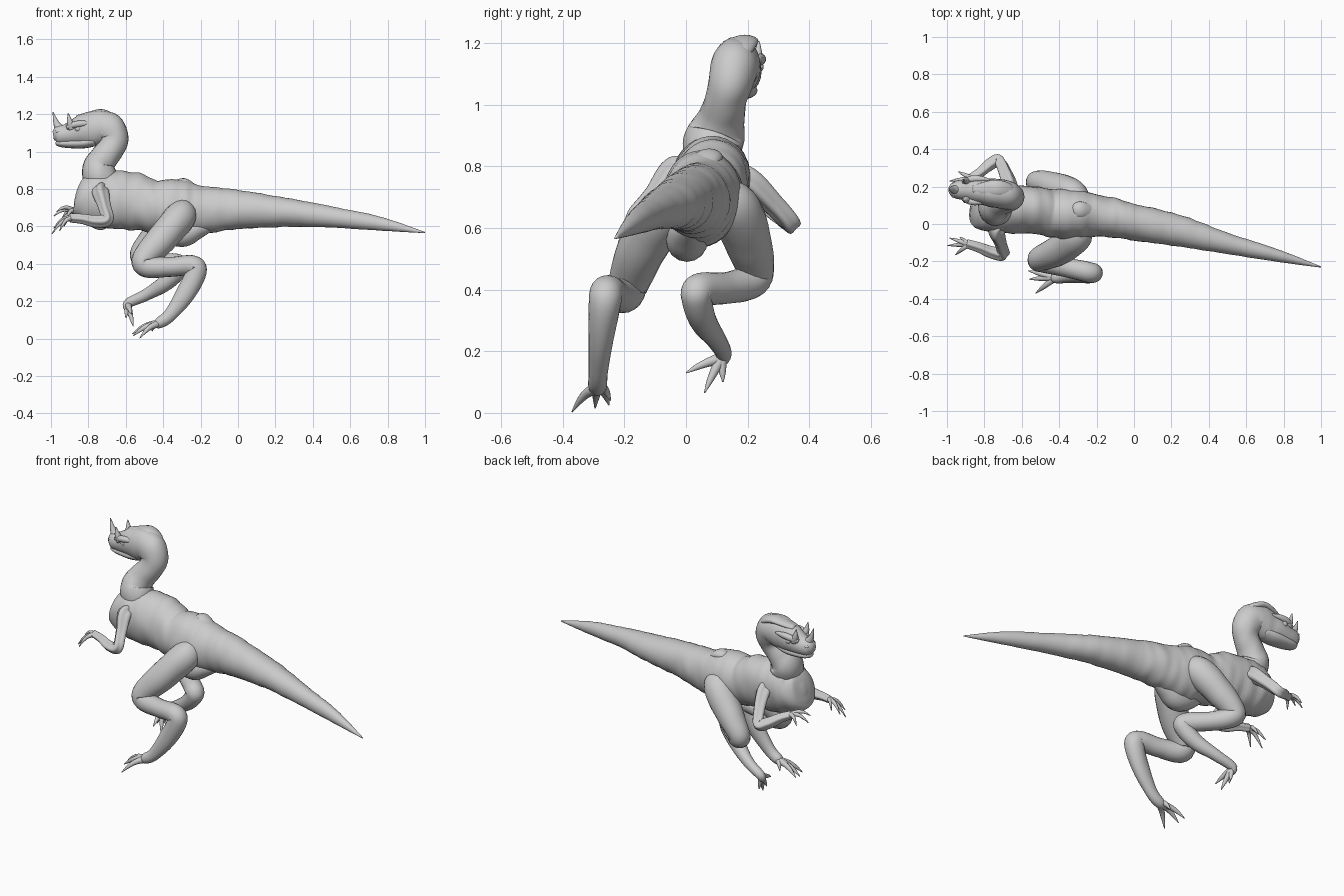
import bpy, bmesh, math
from mathutils import Vector, noise


def spline(rows, steps):
    """Catmull-Rom through rows of any width."""
    rows = [Vector(r) for r in rows]
    pts = [rows[0] * 2 - rows[1]] + rows + [rows[-1] * 2 - rows[-2]]
    out = []
    for i in range(1, len(pts) - 2):
        a, b, c, d = pts[i - 1:i + 3]
        for k in range(steps):
            t = k / steps
            out.append((b * 2 + (c - a) * t + (a * 2 - b * 5 + c * 4 - d) * t * t
                        + (b * 3 - a - c * 3 + d) * t ** 3) * 0.5)
    return out + [rows[-1]]


def tube(name, rows, sides=16, steps=6, roll=0.0, folds=0.0, flutes=0.0):
    """Skin a path of (x, y, z, half width, half height)."""
    rows = [r if len(r) == 5 else (*r, r[3]) for r in rows]
    path = spline(rows, steps)
    bm = bmesh.new()
    rings = []
    for i, r in enumerate(path):
        c = Vector(r[:3])
        n, p = path[min(i + 1, len(path) - 1)], path[max(i - 1, 0)]
        t = (Vector(n[:3]) - Vector(p[:3])).normalized()
        side = Vector((0, 1, 0))
        side = (side - t * side.dot(t)).normalized()
        up = t.cross(side)
        if up.z < 0 and roll:
            up = -up
        u = up * math.cos(roll) + side * math.sin(roll)
        s = side * math.cos(roll) - up * math.sin(roll)
        ring = []
        for k in range(sides):
            a = math.tau * k / sides
            v = s * max(r[3], .002) * math.cos(a) + u * max(r[4], .002) * math.sin(a)
            q = c + v
            f = 1 + folds * noise.noise(Vector((q.x * 22, q.y * 5, q.z * 9)))
            f += flutes * math.cos(a * 4)
            ring.append(bm.verts.new(c + v * f))
        rings.append(ring)
    for A, B in zip(rings, rings[1:]):
        for k in range(sides):
            j = (k + 1) % sides
            bm.faces.new((A[k], A[j], B[j], B[k]))
    bm.faces.new(rings[0])
    bm.faces.new(rings[-1])
    bmesh.ops.recalc_face_normals(bm, faces=bm.faces)
    me = bpy.data.meshes.new(name)
    bm.to_mesh(me)
    bm.free()
    ob = bpy.data.objects.new(name, me)
    bpy.context.collection.objects.link(ob)
    me.shade_smooth()
    return ob


def ball(name, loc, size):
    bpy.ops.mesh.primitive_uv_sphere_add(segments=16, ring_count=10, location=loc)
    ob = bpy.context.object
    ob.name, ob.scale = name, size
    ob.data.shade_smooth()


def digits(name, base, r, tips, lift):
    """Fingers or toes: a knuckled digit with a pointed claw for each tip."""
    b = Vector(base)
    for i, tip in enumerate(tips):
        t = Vector(tip)
        up = Vector((0, 0, lift))
        m1, m2 = b.lerp(t, .4) + up, b.lerp(t, .7) + up * .9
        tube(f"{name}_{i + 1}", [(*b, r), (*m1, r * .72), (*m2, r * .5), (*t, .002)],
             sides=10, steps=4)


# Torso and tail
tube("torso_and_tail", [
    (-.862, .09, .78, .01, .02), (-.845, .087, .775, .085, .10),
    (-.79, .08, .757, .12, .142), (-.68, .08, .745, .13, .155),
    (-.55, .075, .73, .125, .155), (-.45, .06, .705, .128, .138),
    (-.36, .052, .70, .131, .153), (-.28, .05, .69, .125, .155),
    (-.2, .045, .687, .112, .132), (-.1, .03, .69, .104, .117),
    (0, .01, .69, .097, .105), (.25, -.04, .675, .083, .078),
    (.5, -.105, .65, .055, .056), (.75, -.165, .616, .035, .038),
    (1.0, -.23, .567, .003, .003)],
    sides=32, steps=8, roll=.16, folds=.05)

# Pelvic keel below the hips and the hump above them
tube("pelvis", [(-.45, .02, .60, .02, .02), (-.38, .01, .58, .06, .055),
                (-.30, .003, .56, .068, .07), (-.22, .01, .585, .06, .055),
                (-.12, .02, .61, .02, .02)], steps=5)
tube("hip_hump", [(-.345, .075, .825, .02, .01), (-.29, .075, .83, .045, .028),
                  (-.22, .065, .805, .03, .012)], steps=6)

# Neck and head as one curved form
tube("neck_and_head", [
    (-.70, .075, .78, .07, .07), (-.735, .085, .86, .095, .09),
    (-.748, .10, .91, .094, .085), (-.72, .115, .96, .074, .075),
    (-.677, .13, 1.02, .067, .072), (-.665, .147, 1.075, .074, .08),
    (-.70, .158, 1.125, .078, .088), (-.77, .168, 1.122, .075, .094),
    (-.85, .178, 1.108, .066, .08), (-.92, .183, 1.09, .053, .056),
    (-.965, .183, 1.09, .043, .048), (-.988, .183, 1.087, .02, .022)],
    sides=24, steps=6, folds=.06)

# Crown ridge, lower jaw, horns, brows, eyes and nostrils
tube("crown_ridge", [(-.86, .185, 1.18, .02, .015), (-.79, .188, 1.198, .04, .017),
                     (-.73, .19, 1.205, .045, .022), (-.67, .178, 1.18, .04, .022),
                     (-.63, .165, 1.14, .02, .02)])
tube("lower_jaw", [(-.76, .165, 1.06, .055, .03), (-.83, .177, 1.047, .055, .03),
                   (-.92, .183, 1.044, .044, .024), (-.965, .183, 1.046, .03, .016),
                   (-.975, .183, 1.047, .008, .005)])
tube("nose_horn", [(-.945, .183, 1.11, .03, .032), (-.97, .185, 1.15, .018, .017),
                   (-.99, .187, 1.213, .002)], sides=12)
for s, label in ((-1, "left"), (1, "right")):
    y = .18 + s * .045
    tube(f"brow_horn_{label}", [(-.885, y, 1.125, .024), (-.90, y + s * .008, 1.16, .016),
                                (-.908, y + s * .012, 1.206, .002)], sides=12)
    tube(f"brow_ridge_{label}", [(-.915, y, 1.13, .012), (-.87, y + s * .015, 1.145, .018),
                                 (-.82, y + s * .016, 1.15, .016), (-.77, y + s * .01, 1.15, .006)])
    ball(f"eye_{label}", (-.855, .18 + s * .06, 1.122), (.017, .012, .015))
    ball(f"nostril_{label}", (-.962, .183 + s * .033, 1.108), (.014, .01, .009))

# Arms: thin and grooved, with clawed hands
tube("left_arm", [
    (-.73, .02, .80, .03), (-.735, -.04, .785, .04), (-.715, -.10, .71, .031),
    (-.70, -.16, .637, .03), (-.76, -.152, .627, .029), (-.83, -.125, .64, .024),
    (-.895, -.105, .645, .021)], steps=8, sides=24, flutes=.14)
digits("left_finger", (-.885, -.108, .645), .016,
       [(-.995, -.115, .56), (-.985, -.075, .59), (-.955, -.165, .575), (-.93, -.07, .60)], .02)
tube("right_arm", [
    (-.66, .14, .78, .035), (-.665, .205, .75, .04), (-.69, .28, .68, .033),
    (-.725, .338, .617, .03), (-.775, .315, .63, .029), (-.83, .27, .66, .024),
    (-.88, .24, .68, .021)], steps=8, sides=24, flutes=.14)
digits("right_finger", (-.87, .245, .68), .016,
       [(-.985, .23, .655), (-.97, .19, .68), (-.94, .28, .645), (-.92, .185, .64)], .02)

# Legs: one planted, one lifted mid-stride
tube("left_leg", [
    (-.30, .0, .69, .06), (-.31, -.07, .65, .083), (-.41, -.145, .53, .08),
    (-.50, -.185, .425, .067), (-.48, -.20, .385, .06), (-.37, -.23, .383, .053),
    (-.25, -.256, .392, .054), (-.222, -.263, .36, .053, .055), (-.275, -.275, .25, .042, .052),
    (-.36, -.285, .13, .031, .036), (-.42, -.287, .085, .03, .03), (-.45, -.287, .073, .014, .014)],
    sides=20, folds=.03)
digits("left_toe", (-.42, -.285, .082), .022,
       [(-.565, -.25, .025), (-.56, -.295, .015), (-.525, -.37, .003), (-.46, -.245, .04)], .015)
tube("right_leg", [
    (-.29, .09, .70, .06), (-.33, .155, .665, .083), (-.43, .20, .56, .078),
    (-.515, .225, .46, .06), (-.50, .205, .425, .057), (-.42, .13, .405, .052),
    (-.325, .045, .40, .053), (-.32, .035, .37, .05), (-.385, .055, .30, .044),
    (-.49, .10, .235, .032), (-.585, .122, .19, .026), (-.59, .105, .155, .018)],
    sides=20, folds=.03)
digits("right_toe", (-.588, .115, .178), .02,
       [(-.57, .0, .13), (-.56, .06, .065), (-.575, .12, .10), (-.60, .08, .11)], .004)
